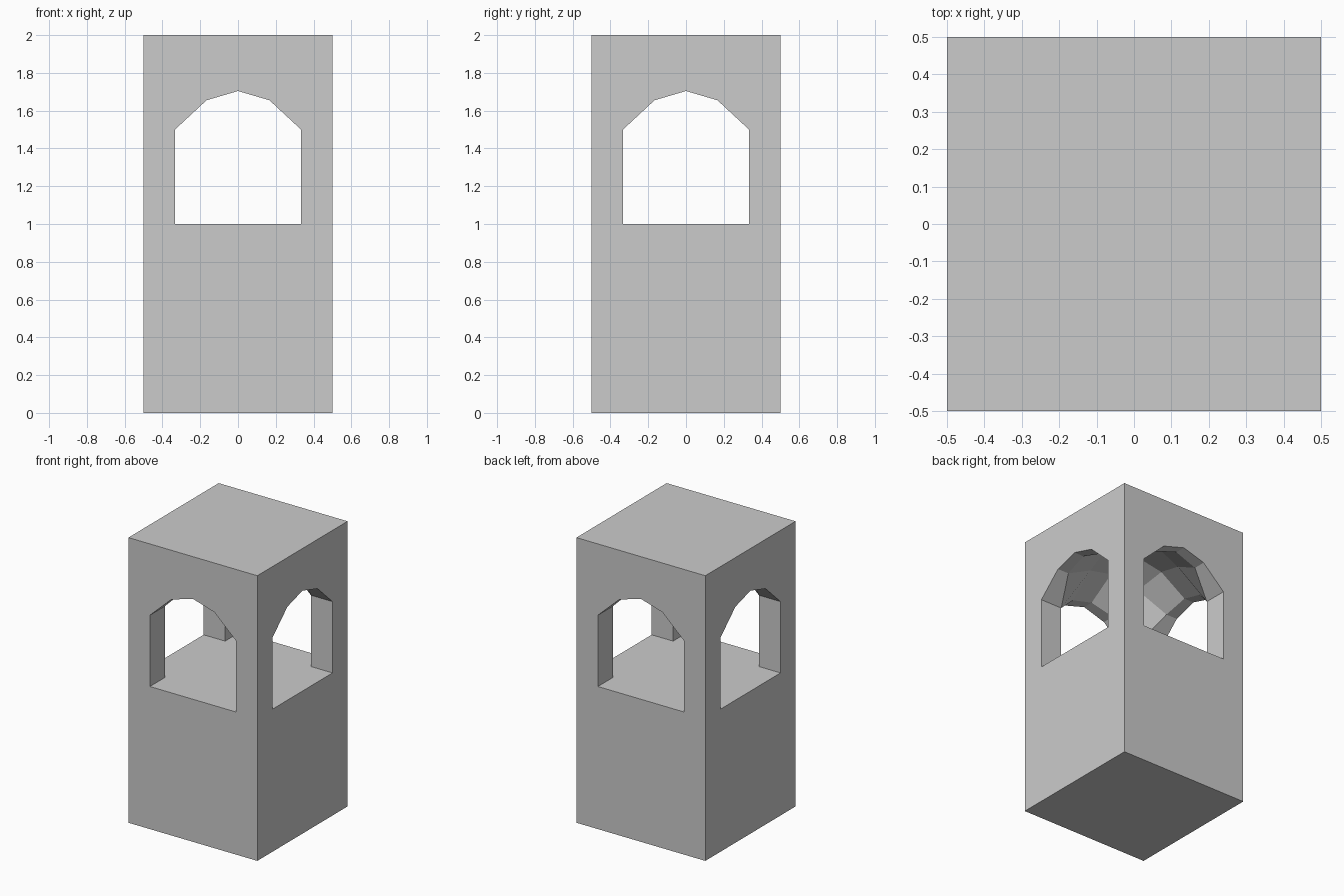
import bpy, bmesh
from mathutils import Matrix
from math import pi

if "Cube" in bpy.data.objects:
    bpy.data.objects.remove(bpy.data.objects["Cube"])

W, T, H = 0.5, 1 / 3, 2.0          # half width, half opening, height
FLOOR = 1.0

# half arch: (x, z, depth of the inner edge where it meets the domed vault)
ARCH = [(-T, FLOOR, T), (-T, 1.5, T), (-T / 2, 1.655, 0.413), (0, 1.704, 0.425)]
# vault grid points: diagonal, mid-side and crown
DIAG, MID, CROWN = (0.2, 1.77), (0.23, 1.83), 1.87

bm = bmesh.new()


def face(points, mat, flip):
    pts = [mat @ Matrix.Diagonal((-1 if flip else 1, 1, 1, 1)) @ bpy_vec(p) for p in points]
    bm.faces.new([bm.verts.new(p) for p in pts])


def bpy_vec(p):
    from mathutils import Vector
    return Vector(p)


for k in range(4):
    rot = Matrix.Rotation(k * pi / 2, 4, 'Z')
    outer = [(x, -W, z) for x, z, d in ARCH]
    inner = [(x, -d, z) for x, z, d in ARCH]
    for flip in (False, True):
        # half of the outer wall around the arched opening
        face([(0, -W, H), (-W, -W, H), (-W, -W, 0), (0, -W, 0), (0, -W, FLOOR)] + outer, rot, flip)
        # jamb and arch underside
        for i in range(3):
            face([outer[i], outer[i + 1], inner[i + 1], inner[i]], rot, flip)
        # domed vault cells along this side
        d = (-DIAG[0], -DIAG[0], DIAG[1])
        m = (0, -MID[0], MID[1])
        corner, shoulder, apex = inner[1:]
        face([shoulder, apex, m, d], rot, flip)
    # corner and crown cells of the vault
    side = (shoulder[1], shoulder[0], shoulder[2])
    face([corner, shoulder, d, side], rot, False)
    face([d, m, (0, 0, CROWN), (-MID[0], 0, MID[1])], rot, False)
    # window sill
    face([(-T, -W, FLOOR), (0, -W, FLOOR), (T, -W, FLOOR), (T, -T, FLOOR), (-T, -T, FLOOR)], rot, False)

# chamber floor, roof and base
for h, z in ((T, FLOOR), (W, H), (W, 0)):
    face([(-h, -h, z), (0, -h, z), (h, -h, z), (h, 0, z), (h, h, z),
          (0, h, z), (-h, h, z), (-h, 0, z)] if z != FLOOR else
         [(-h, -h, z), (h, -h, z), (h, h, z), (-h, h, z)], Matrix.Identity(4), False)

bmesh.ops.remove_doubles(bm, verts=bm.verts, dist=1e-4)
bmesh.ops.recalc_face_normals(bm, faces=bm.faces)
mesh = bpy.data.meshes.new("belfry_tower")
bm.to_mesh(mesh)
bm.free()
bpy.context.collection.objects.link(bpy.data.objects.new("belfry_tower", mesh))
